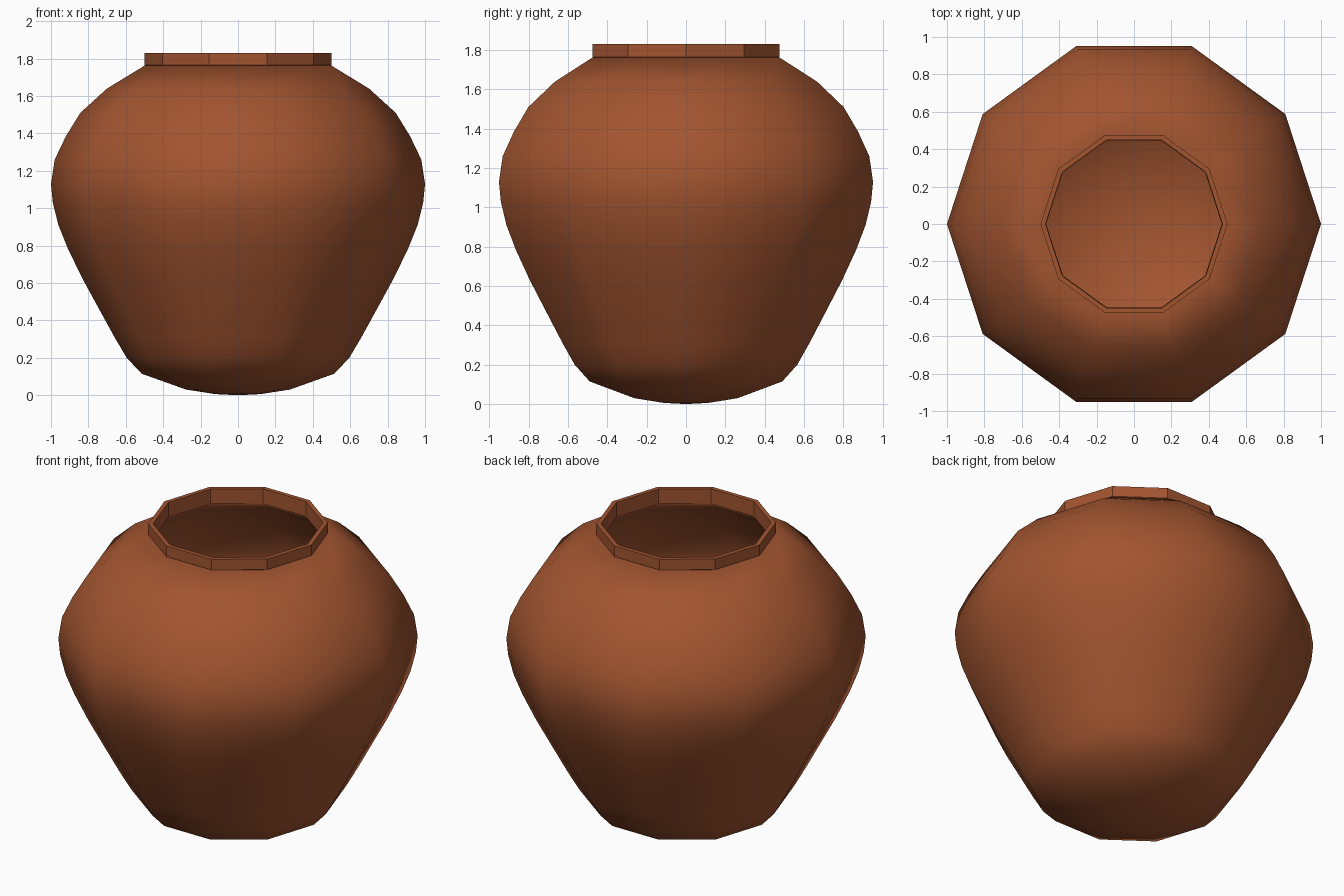
import bpy, bmesh, math

if "Cube" in bpy.data.objects:
    bpy.data.objects.remove(bpy.data.objects["Cube"])

SIDES = 10
clay = bpy.data.materials.new("terracotta")
clay.diffuse_color = (0.36, 0.09, 0.03, 1)
clay.use_nodes = True
clay.node_tree.nodes["Principled BSDF"].inputs["Base Color"].default_value = clay.diffuse_color


def lathe(name, profile, closed=False, smooth=True):
    """Revolve (radius, z) points into a ten-sided part; radius 0 becomes a pole."""
    bm = bmesh.new()
    rings = []
    for r, z in profile:
        if r == 0:
            rings.append([bm.verts.new((0, 0, z))] * SIDES)
        else:
            rings.append([bm.verts.new((r * math.cos(2 * math.pi * i / SIDES),
                                        r * math.sin(2 * math.pi * i / SIDES), z))
                          for i in range(SIDES)])
    pairs = list(zip(rings, rings[1:]))
    if closed:
        pairs.append((rings[-1], rings[0]))
    for a, b in pairs:
        for i in range(SIDES):
            j = (i + 1) % SIDES
            quad = list(dict.fromkeys([a[i], a[j], b[j], b[i]]))
            bm.faces.new(quad).smooth = smooth
    bmesh.ops.recalc_face_normals(bm, faces=bm.faces)
    mesh = bpy.data.meshes.new(name)
    bm.to_mesh(mesh)
    bm.free()
    mesh.materials.append(clay)
    obj = bpy.data.objects.new(name, mesh)
    bpy.context.collection.objects.link(obj)
    return obj


# Outer silhouette of the pot, from the domed base to the neck
outer = [(0, 0), (0.12, 0.006), (0.277, 0.03), (0.515, 0.115), (0.595, 0.20),
         (0.66, 0.31), (0.745, 0.465), (0.835, 0.63), (0.91, 0.785),
         (0.96, 0.91), (0.99, 1.03), (1.0, 1.13), (0.98, 1.26),
         (0.92, 1.385), (0.843, 1.51), (0.70, 1.64), (0.495, 1.765)]
# Inner wall, a thin offset of the outer one
wall = 0.025
inner = [(max(r - wall, 0), z + (wall if z < 0.15 else -wall if z > 1.2 else 0))
         for r, z in reversed(outer) if r == 0 or r > 0.2]
lathe("pot_body", outer + inner)

# Faceted neck ring
lathe("rim", [(0.50, 1.765), (0.50, 1.83), (0.473, 1.83), (0.473, 1.74)],
      closed=True, smooth=False)
